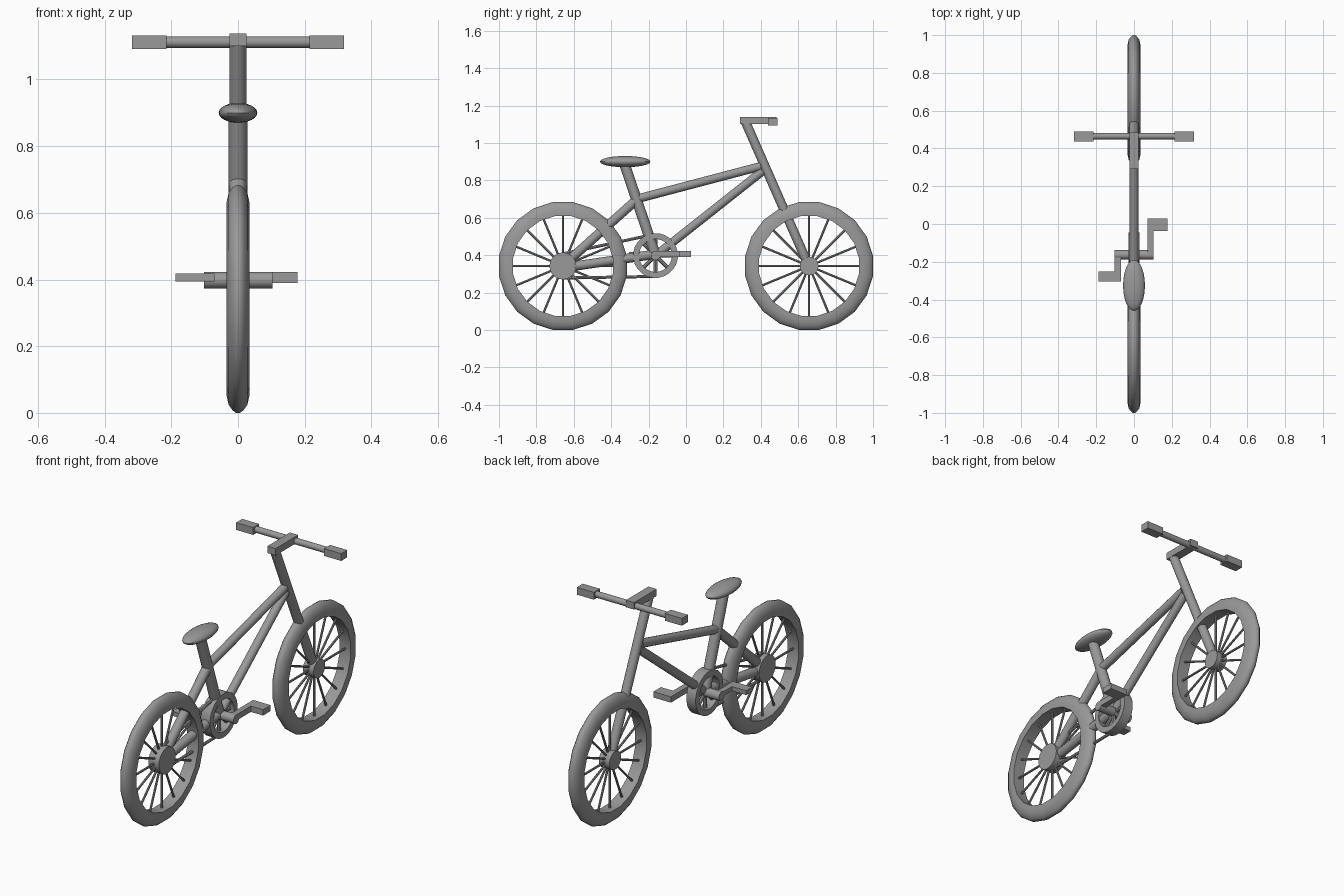
import bpy, bmesh, math
from mathutils import Vector, Matrix

cube = bpy.data.objects.get("Cube")
if cube:
    bpy.data.objects.remove(cube, do_unlink=True)

grey = bpy.data.materials.new("plain grey")
grey.use_nodes = True
grey.diffuse_color = (0.32, 0.32, 0.32, 1)
grey.node_tree.nodes["Principled BSDF"].inputs["Base Color"].default_value = grey.diffuse_color


def finish(name, bm, smooth=True):
    bmesh.ops.recalc_face_normals(bm, faces=bm.faces)
    mesh = bpy.data.meshes.new(name)
    bm.to_mesh(mesh)
    bm.free()
    obj = bpy.data.objects.new(name, mesh)
    bpy.context.collection.objects.link(obj)
    mesh.materials.append(grey)
    if smooth:
        bpy.ops.object.select_all(action='DESELECT')
        obj.select_set(True)
        bpy.context.view_layer.objects.active = obj
        bpy.ops.object.shade_smooth_by_angle(angle=math.radians(35))
    return obj


def add_rod(bm, a, b, radius, sides=16):
    a, b = Vector(a), Vector(b)
    turn = (b - a).to_track_quat('Z', 'Y').to_matrix().to_4x4()
    bmesh.ops.create_cone(bm, cap_ends=True, segments=sides, radius1=radius, radius2=radius,
                          depth=(b - a).length, matrix=Matrix.Translation((a + b) / 2) @ turn)


def rod(name, a, b, radius, sides=16):
    bm = bmesh.new()
    add_rod(bm, a, b, radius, sides)
    return finish(name, bm)


def box(name, low, high):
    low, high = Vector(low), Vector(high)
    bm = bmesh.new()
    bmesh.ops.create_cube(bm, size=1, matrix=Matrix.Translation((low + high) / 2)
                          @ Matrix.Diagonal((high - low).to_4d()))
    return finish(name, bm, False)


def ring(name, profile, centre, sides):
    """Spin a closed (x, radius) profile about the sideways axis."""
    bm = bmesh.new()
    start = Matrix.Rotation(math.pi / sides, 3, 'X')
    verts = [bm.verts.new(start @ Vector((x, 0, r))) for x, r in profile]
    edges = [bm.edges.new((v, verts[i - 1])) for i, v in enumerate(verts)]
    bmesh.ops.spin(bm, geom=verts + edges, cent=(0, 0, 0), axis=(1, 0, 0),
                   angle=math.tau, steps=sides, use_merge=True)
    bmesh.ops.remove_doubles(bm, verts=bm.verts, dist=0.0005)
    bmesh.ops.translate(bm, verts=bm.verts, vec=centre)
    return finish(name, bm)


def spokes(name, centre, count, inner, outer, radius, sides):
    bm = bmesh.new()
    for i in range(count):
        out = Vector((0, math.cos(math.tau * i / count), math.sin(math.tau * i / count)))
        add_rod(bm, centre + out * inner, centre + out * outer, radius, sides)
    return finish(name, bm)


# Wheels
half_tyre = [(0.034, 0.27), (0.034, 0.295), (0.028, 0.322), (0.016, 0.339), (0.006, 0.346)]
tyre = half_tyre + [(-x, r) for x, r in reversed(half_tyre)]
for label, y, hub in (("rear", -0.658, 0.072), ("front", 0.658, 0.05)):
    centre = Vector((0, y, 0.342))
    ring(label + "_tyre", tyre, centre, 20)
    spokes(label + "_spokes", centre, 16, 0.02, 0.28, 0.006, 8)
    side = Vector((0.032, 0, 0))
    rod(label + "_hub", centre - side, centre + side, hub, 24)

# Frame tubes
for name, a, b, radius in (
        ("seat_tube", (-0.163, 0.40), (-0.33, 0.89), 0.028),
        ("top_tube", (-0.265, 0.70), (0.40, 0.875), 0.023),
        ("down_tube", (-0.14, 0.415), (0.41, 0.85), 0.023),
        ("seat_stay", (-0.64, 0.36), (-0.265, 0.695), 0.025),
        ("chain_stay", (-0.64, 0.335), (-0.163, 0.405), 0.025),
        ("fork_and_steerer", (0.655, 0.345), (0.317, 1.115), 0.025)):
    rod(name, (0, *a), (0, *b), radius)

# Saddle
bm = bmesh.new()
bmesh.ops.create_uvsphere(bm, u_segments=24, v_segments=12, radius=1,
                          matrix=Matrix.Translation((0, -0.325, 0.9))
                          @ Matrix.Diagonal((0.058, 0.135, 0.03, 1)))
finish("saddle", bm)

# Handlebar
box("stem", (-0.025, 0.29, 1.10), (0.025, 0.485, 1.138))
rod("handlebar", (-0.25, 0.465, 1.112), (0.25, 0.465, 1.112), 0.017)
for label, s in (("left", 1), ("right", -1)):
    xs = sorted((s * 0.215, s * 0.318))
    box(label + "_grip", (xs[0], 0.438, 1.092), (xs[1], 0.49, 1.132))

# Chainring, chain and cranks
crank = Vector((0, -0.163, 0.398))
ring("chainring", [(-0.028, 0.088), (-0.028, 0.12), (0.028, 0.12), (0.028, 0.088)], crank, 24)
spokes("chainring_spokes", crank, 8, 0.01, 0.1, 0.01, 8)
rod("crank_axle", crank - Vector((0.102, 0, 0)), crank + Vector((0.104, 0, 0)), 0.025)
rod("upper_chain", (0, -0.66, 0.407), (0, -0.19, 0.507), 0.008, 8)
rod("lower_chain", (0, -0.66, 0.278), (0, -0.17, 0.286), 0.008, 8)
box("left_crank_arm", (0.072, -0.163, 0.39), (0.104, 0.025, 0.422))
box("left_pedal", (0.072, -0.037, 0.39), (0.178, 0.028, 0.422))
box("right_crank_arm", (-0.102, -0.305, 0.394), (-0.07, -0.163, 0.418))
box("right_pedal", (-0.188, -0.305, 0.394), (-0.07, -0.252, 0.418))
